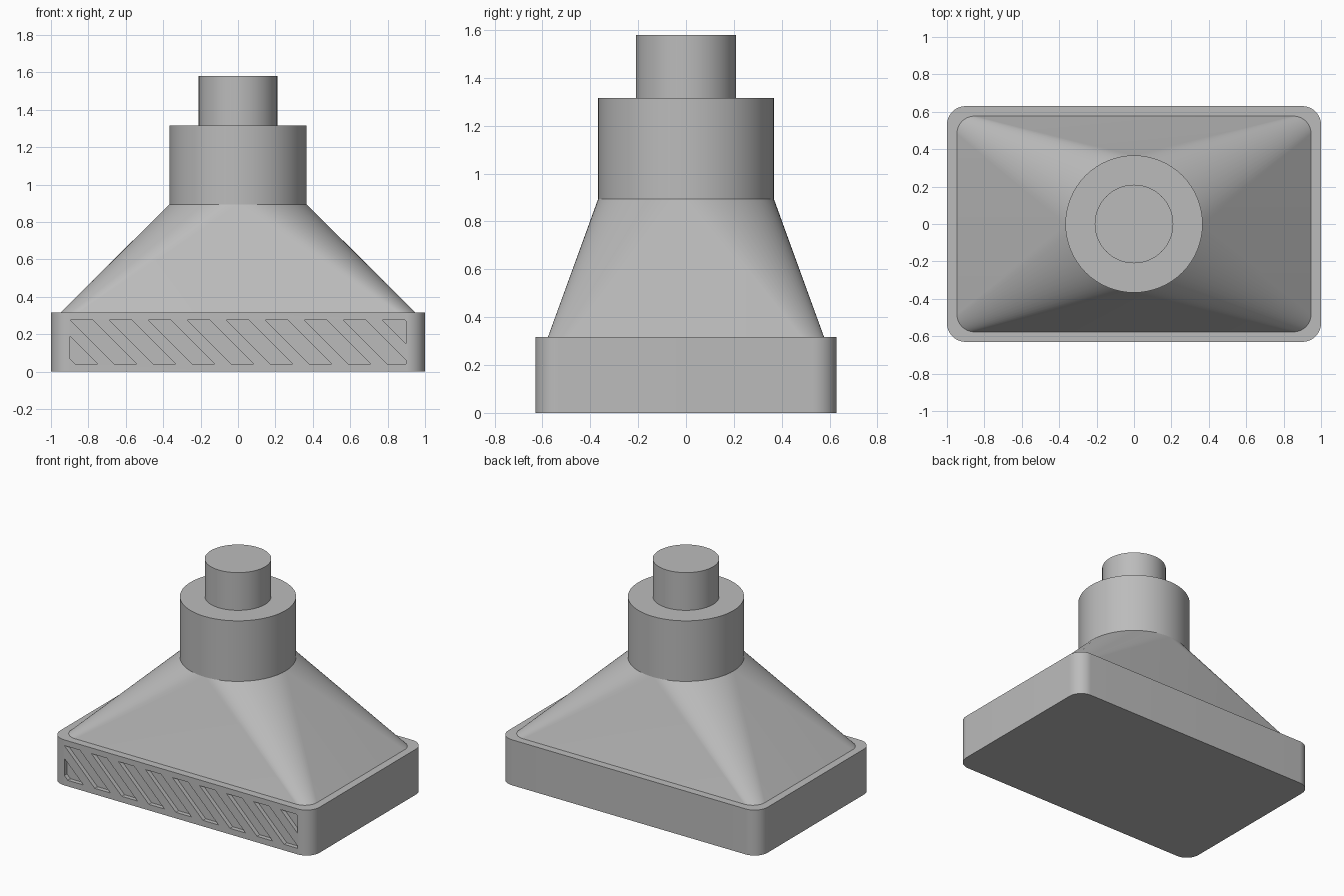
import bpy
import bmesh
from math import sin, cos, pi, radians
from mathutils import Vector

if "Cube" in bpy.data.objects:
    bpy.data.objects.remove(bpy.data.objects["Cube"], do_unlink=True)

grey = bpy.data.materials.new("plain grey")
grey.use_nodes = True
grey.diffuse_color = (0.5, 0.5, 0.5, 1)
grey.node_tree.nodes["Principled BSDF"].inputs["Base Color"].default_value = (0.5, 0.5, 0.5, 1)

STEPS = 16  # segments in each rounded corner


def ring(hx, hy, r):
    """Rounded rectangle outline; a circle when hx = hy = r."""
    points = []
    for corner, (sx, sy) in enumerate([(1, 1), (-1, 1), (-1, -1), (1, -1)]):
        for i in range(STEPS + 1):
            a = (corner + i / STEPS) * pi / 2
            points.append((sx * (hx - r) + r * cos(a), sy * (hy - r) + r * sin(a)))
    return points


def add_object(name, bm):
    bmesh.ops.recalc_face_normals(bm, faces=bm.faces)
    mesh = bpy.data.meshes.new(name)
    bm.to_mesh(mesh)
    bm.free()
    mesh.materials.append(grey)
    obj = bpy.data.objects.new(name, mesh)
    bpy.context.collection.objects.link(obj)
    return obj


def activate(obj):
    bpy.ops.object.select_all(action="DESELECT")
    obj.select_set(True)
    bpy.context.view_layer.objects.active = obj


def loft(name, low, z0, high, z1):
    """Closed solid between two outlines with matching points."""
    bm = bmesh.new()
    a = [bm.verts.new((x, y, z0)) for x, y in low]
    b = [bm.verts.new((x, y, z1)) for x, y in high]
    n = len(a)
    for i in range(n):
        j = (i + 1) % n
        bm.faces.new((a[i], a[j], b[j], b[i]))
    bm.faces.new(a[::-1])
    bm.faces.new(b)
    bmesh.ops.remove_doubles(bm, verts=bm.verts, dist=1e-5)
    return add_object(name, bm)


neck_ring = ring(0.367, 0.367, 0.367)
pipe_ring = ring(0.21, 0.21, 0.21)
base_ring = ring(1, 0.63, 0.1)
base = loft("base", base_ring, 0, base_ring, 0.317)
hood = loft("hood", ring(0.947, 0.577, 0.095), 0.317, neck_ring, 0.895)
neck = loft("neck", neck_ring, 0.895, neck_ring, 1.317)
pipe = loft("top_pipe", pipe_ring, 1.317, pipe_ring, 1.58)

# Slanted grille slots cut into the front of the base
LEFT, RIGHT, LOW, HIGH = -0.898, 0.898, 0.042, 0.277
PITCH, WIDTH, DEPTH = 0.2085, 0.12, 0.03
slots = bmesh.new()
for k in range(-1, 9):
    x = LEFT + k * PITCH
    slant = HIGH - LOW
    outline = [(x, HIGH), (x + slant, LOW), (x + slant + WIDTH, LOW), (x + WIDTH, HIGH)]
    face = slots.faces.new([slots.verts.new((px, -0.7, pz)) for px, pz in outline])
# trim the slots to the panel, then give them depth
for edge, side in ((LEFT, -1), (RIGHT, 1)):
    bmesh.ops.bisect_plane(slots, geom=slots.verts[:] + slots.edges[:] + slots.faces[:],
                           plane_co=(edge, 0, 0), plane_no=(side, 0, 0), clear_outer=True)
grown = bmesh.ops.extrude_face_region(slots, geom=slots.faces[:], use_keep_orig=True)
moved = [v for v in grown["geom"] if isinstance(v, bmesh.types.BMVert)]
bmesh.ops.translate(slots, verts=moved, vec=Vector((0, 0.07 + DEPTH, 0)))
cutter = add_object("slot_cutter", slots)
cutter.hide_render = True

cut = base.modifiers.new("slots", "BOOLEAN")
cut.operation = "DIFFERENCE"
cut.solver = "EXACT"
cut.object = cutter
activate(base)
bpy.ops.object.modifier_apply(modifier=cut.name)
bpy.data.objects.remove(cutter, do_unlink=True)

for part in (base, hood, neck, pipe):
    activate(part)
    bpy.ops.object.shade_smooth_by_angle(angle=radians(30))
